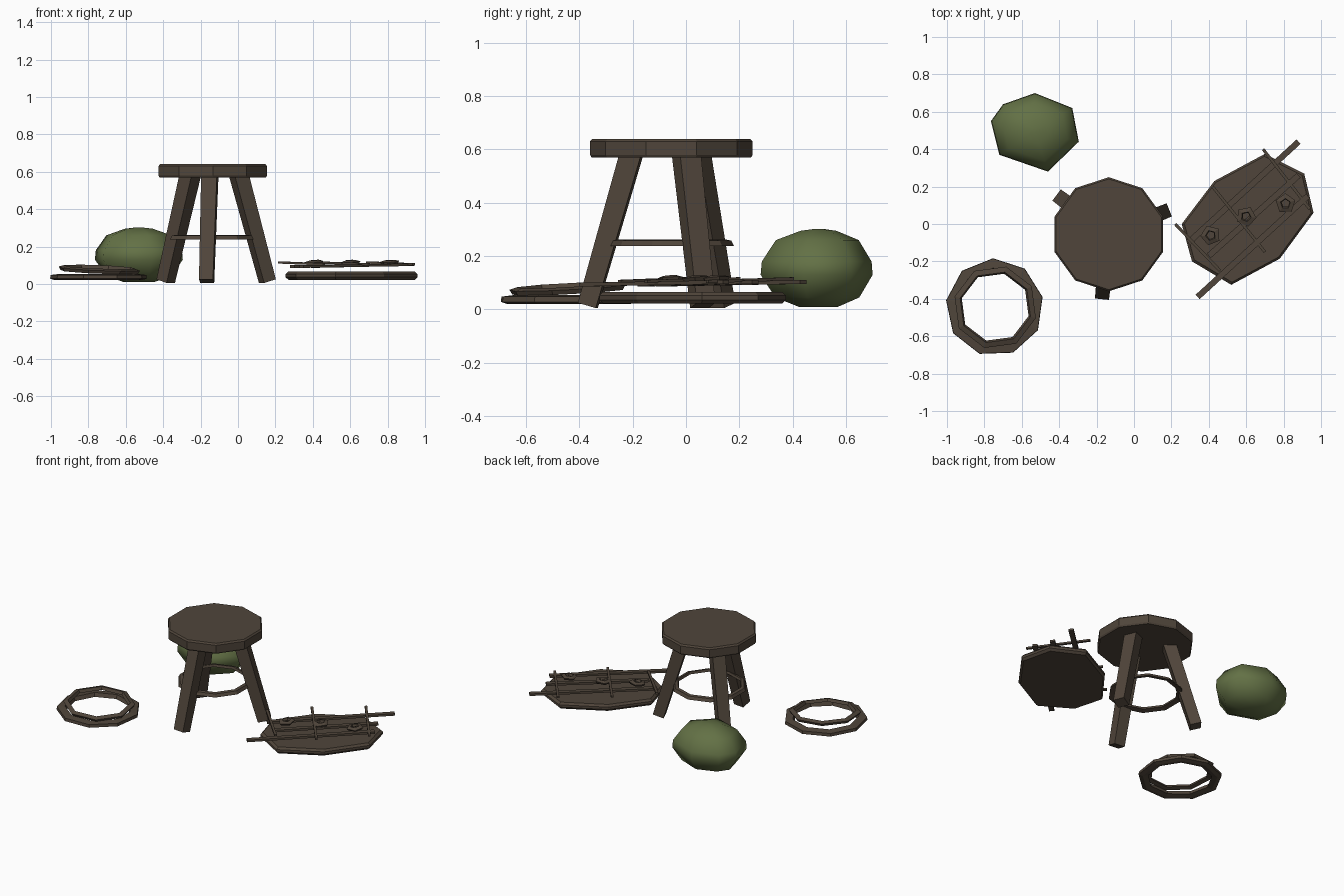
import bpy, bmesh, math
from mathutils import Vector, Matrix

cube = bpy.data.objects.get("Cube")
if cube:
    bpy.data.objects.remove(cube, do_unlink=True)


def material(name, rgb):
    m = bpy.data.materials.new(name)
    m.use_nodes = True
    col = (*rgb, 1.0)
    m.diffuse_color = col
    bsdf = next(n for n in m.node_tree.nodes if n.type == 'BSDF_PRINCIPLED')
    bsdf.inputs["Base Color"].default_value = col
    return m


WOOD = material("dark_brown_wood", (0.08, 0.06, 0.043))
GREEN = material("moss_green", (0.125, 0.165, 0.06))


def finish(name, bm, mat, smooth=False):
    bmesh.ops.recalc_face_normals(bm, faces=bm.faces)
    me = bpy.data.meshes.new(name)
    bm.to_mesh(me)
    bm.free()
    me.materials.append(mat)
    for p in me.polygons:
        p.use_smooth = smooth
    ob = bpy.data.objects.new(name, me)
    bpy.context.collection.objects.link(ob)
    return ob


def stack(name, outline, centre, levels, mat, smooth=False):
    """Loft a flat outline through (z, scale) levels and cap both ends."""
    bm = bmesh.new()
    cx, cy = centre
    loops = [[bm.verts.new((cx + (x - cx) * s, cy + (y - cy) * s, z)) for x, y in outline]
             for z, s in levels]
    n = len(outline)
    for a, b in zip(loops, loops[1:]):
        for i in range(n):
            j = (i + 1) % n
            bm.faces.new((a[i], a[j], b[j], b[i]))
    bm.faces.new(loops[0])
    bm.faces.new(loops[-1])
    return finish(name, bm, mat, smooth)


def circle(centre, r, n, start):
    angles = [math.radians(start) + math.tau * i / n for i in range(n)]
    return [(centre[0] + r * math.cos(a), centre[1] + r * math.sin(a)) for a in angles]


def hoop(name, centre, section, n, start, tilt=(0, 0)):
    """Sweep a small (radius, height) section round a faceted ring."""
    bm = bmesh.new()
    rot = Matrix.Rotation(tilt[0], 3, 'X') @ Matrix.Rotation(tilt[1], 3, 'Y')
    c = Vector(centre)
    loops = []
    for r, h in section:
        loops.append([bm.verts.new(c + rot @ Vector((x, y, h)))
                      for x, y in circle((0, 0), r, n, start)])
    for k, a in enumerate(loops):
        b = loops[(k + 1) % len(loops)]
        for i in range(n):
            j = (i + 1) % n
            bm.faces.new((a[i], a[j], b[j], b[i]))
    return finish(name, bm, WOOD)


def beam(name, p, q, w, h, taper=1.0):
    """Rectangular bar from p to q."""
    p, q = Vector(p), Vector(q)
    d = (q - p).normalized()
    ref = Vector((0, 0, 1))
    side = d.cross(ref).normalized()
    up = side.cross(d)
    bm = bmesh.new()
    ends = []
    for c, s in ((p, 1.0), (q, taper)):
        ends.append([bm.verts.new(c + side * w * s * a / 2 + up * h * s * b / 2)
                     for a, b in ((-1, -1), (1, -1), (1, 1), (-1, 1))])
    for i in range(4):
        j = (i + 1) % 4
        bm.faces.new((ends[0][i], ends[0][j], ends[1][j], ends[1][i]))
    bm.faces.new(ends[0])
    bm.faces.new(ends[1])
    return finish(name, bm, WOOD)


# Stool: seat, three splayed legs and a thin hoop brace
SX, SY = -0.135, -0.055
stack("stool_seat", circle((SX, SY), 0.305, 10, 90), (SX, SY),
      [(0.57, 0.98), (0.58, 1.0), (0.63, 1.0), (0.64, 0.97)], WOOD)
for name, angle in (("left_leg", 22), ("right_leg", 143), ("front_leg", 264)):
    a = math.radians(angle)
    u = Vector((math.cos(a), math.sin(a), 0))
    base = Vector((SX, SY, 0))
    beam(name, base + u * 0.15 + Vector((0, 0, 0.585)),
         base + u * 0.315 + Vector((0, 0, 0.015)), 0.085, 0.08, 0.88)
hoop("leg_brace", (SX - 0.005, SY, 0.25),
     [(0.20, -0.004), (0.235, -0.012), (0.225, 0.008), (0.205, 0.012)], 10, 90)

# Two stacked loose hoops
hoop("lower_hoop", (-0.745, -0.445, 0.038),
     [(0.20, -0.01), (0.235, -0.018), (0.262, -0.01), (0.26, 0.01), (0.21, 0.016)], 9, 92)
hoop("upper_hoop", (-0.742, -0.445, 0.078),
     [(0.185, -0.006), (0.215, -0.013), (0.225, 0.004), (0.195, 0.013)], 8, 75, (0.05, 0.04))

# Round green bush
bush = [(-0.53, 0.70), (-0.33, 0.62), (-0.295, 0.44), (-0.46, 0.28),
        (-0.72, 0.37), (-0.765, 0.55), (-0.70, 0.64)]
stack("bush", bush, (-0.53, 0.50),
      [(0.01, 0.35), (0.045, 0.75), (0.13, 1.0), (0.18, 0.98), (0.26, 0.74), (0.295, 0.32),
       (0.302, 0.08)], GREEN, True)

# Eight-sided slab with a slightly wider waist
slab = [(0.255, 0.0), (0.43, 0.23), (0.70, 0.375), (0.91, 0.27),
        (0.96, 0.06), (0.78, -0.185), (0.52, -0.325), (0.31, -0.20)]
stack("slab", slab, (0.61, 0.03), [(0.022, 0.96), (0.036, 1.0), (0.052, 1.0), (0.066, 0.96)], WOOD)

# Lattice of sticks above the slab
long_sticks = [((0.34, -0.39), (0.93, 0.15)), ((0.40, -0.17), (0.88, 0.26)),
               ((0.29, -0.10), (0.88, 0.44))]
for i, (a, b) in enumerate(long_sticks):
    beam(f"long_stick_{i + 1}", (*a, 0.093), (*b, 0.103), 0.032, 0.014)
cross_sticks = [((0.22, 0.0), (0.46, -0.25)), ((0.42, 0.20), (0.70, -0.15)),
                ((0.69, 0.40), (0.94, 0.08))]
for i, (a, b) in enumerate(cross_sticks):
    beam(f"cross_stick_{i + 1}", (*a, 0.115), (*b, 0.105), 0.016, 0.012)

# Small knots tied on the lattice
for i, (x, y) in enumerate(((0.41, -0.06), (0.60, 0.04), (0.81, 0.11))):
    hoop(f"knot_{i + 1}", (x, y, 0.115),
         [(0.022, -0.004), (0.045, -0.01), (0.055, 0.004), (0.028, 0.012)], 5, 40 + 25 * i,
         (0.08, -0.06))
